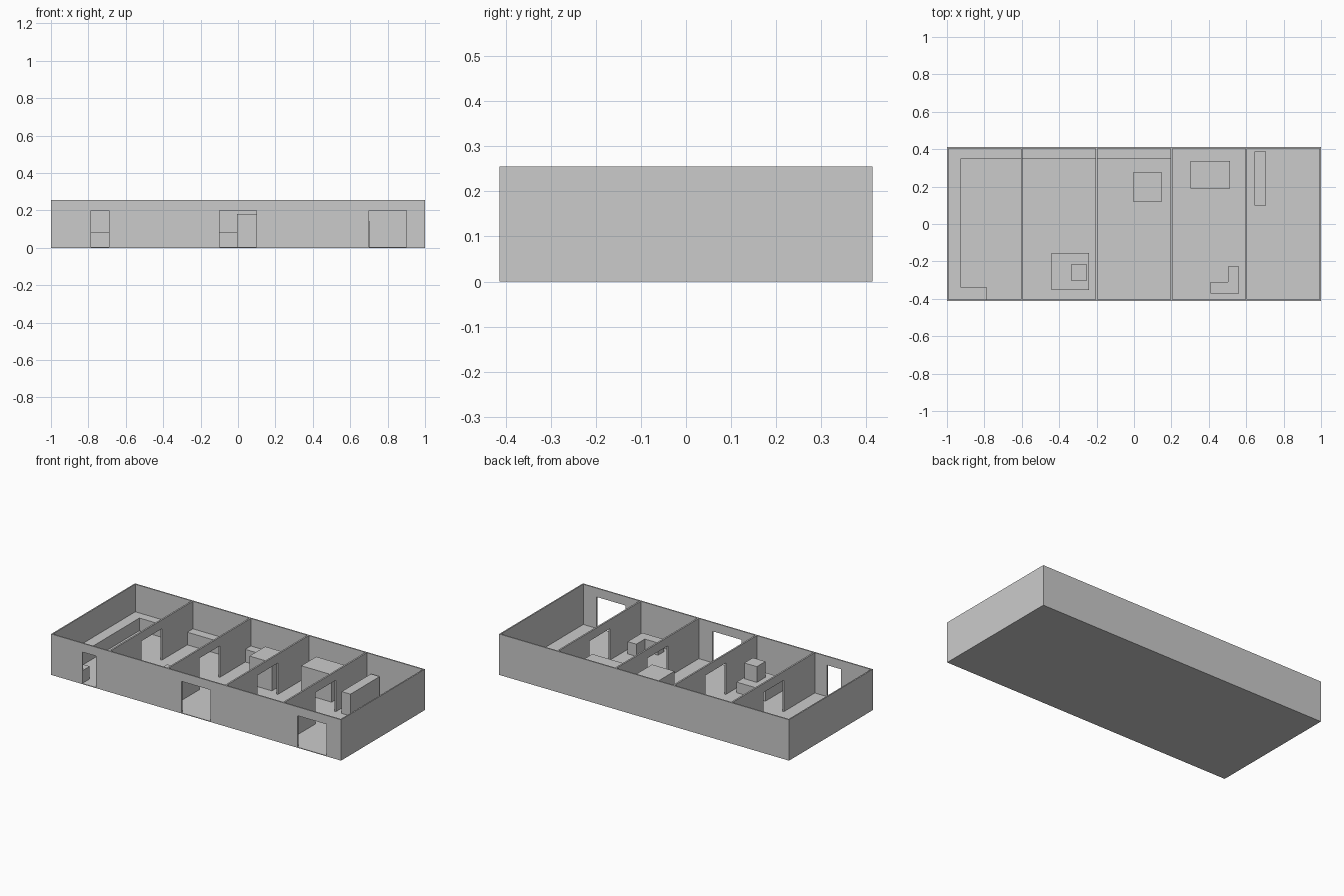
import bpy
import bmesh

if "Cube" in bpy.data.objects:
    bpy.data.objects.remove(bpy.data.objects["Cube"])

FLOOR, TOP, DOOR_TOP = 0.004, 0.255, 0.2
HX, HY = 1.0, 0.413          # outer half sizes
T = 0.008                    # outer wall thickness
P = 0.01                     # partition thickness


def extrude_profile(name, points, offset):
    """Solid made from a planar outline pushed along an offset vector."""
    bm = bmesh.new()
    face = bm.faces.new([bm.verts.new(p) for p in points])
    grown = bmesh.ops.extrude_face_region(bm, geom=[face])["geom"]
    verts = [g for g in grown if isinstance(g, bmesh.types.BMVert)]
    bmesh.ops.translate(bm, verts=verts, vec=offset)
    bmesh.ops.recalc_face_normals(bm, faces=bm.faces)
    mesh = bpy.data.meshes.new(name)
    bm.to_mesh(mesh)
    bm.free()
    obj = bpy.data.objects.new(name, mesh)
    bpy.context.collection.objects.link(obj)
    return obj


def plan(name, outline, z0, z1):
    """Block raised from a floor-plan outline."""
    return extrude_profile(name, [(x, y, z0) for x, y in outline], (0, 0, z1 - z0))


def box(name, x0, x1, y0, y1, z0, z1):
    return plan(name, [(x0, y0), (x1, y0), (x1, y1), (x0, y1)], z0, z1)


def door_outline(a, b, doors):
    """Elevation of a wall from a to b with door notches cut from its foot."""
    pts = [(a, FLOOR)]
    for d0, d1 in doors:
        pts += [(d0, FLOOR), (d0, DOOR_TOP), (d1, DOOR_TOP), (d1, FLOOR)]
    return pts + [(b, FLOOR), (b, TOP), (a, TOP)]


# Floor slab
box("floor", -HX, HX, -HY, HY, 0, FLOOR)

# Outer walls, with three doorways in the front
front = door_outline(-HX, HX, [(-0.785, -0.69), (-0.1, 0.1), (0.7, 0.9)])
extrude_profile("front_wall", [(x, -HY, z) for x, z in front], (0, T, 0))
box("back_wall", -HX, HX, HY - T, HY, FLOOR, TOP)
for side, x in (("left", -HX), ("right", HX - T)):
    box(side + "_wall", x, x + T, -HY + T, HY - T, FLOOR, TOP)

# Partitions, each with a central doorway
part = door_outline(-HY + T, HY - T, [(-0.1, 0.1)])
for i, x in enumerate((-0.6, -0.2, 0.2, 0.6)):
    extrude_profile(f"partition_{i + 1}", [(x - P / 2, y, z) for y, z in part], (P, 0, 0))

# Long counter wrapping the left room and running along the back
yi, xi = HY - T, -HX + T
plan("counter", [(xi, -yi), (-0.785, -yi), (-0.785, -0.34), (-0.925, -0.34),
                 (-0.925, 0.35), (0.195, 0.35), (0.195, yi), (xi, yi)], FLOOR, 0.083)

# Second room: low platform with a block on it
box("platform", -0.44, -0.24, -0.352, -0.155, FLOOR, 0.07)
box("platform_block", -0.337, -0.25, -0.302, -0.217, 0.07, 0.168)

# Third room: square table
box("square_table", -0.005, 0.15, 0.12, 0.275, FLOOR, 0.18)

# Fourth room: long table and corner seat
box("long_table", 0.303, 0.513, 0.19, 0.338, FLOOR, 0.175)
plan("corner_seat", [(0.41, -0.371), (0.562, -0.371), (0.562, -0.227),
                     (0.502, -0.227), (0.502, -0.311), (0.41, -0.311)], FLOOR, 0.08)

# Fifth room: narrow cabinet
box("cabinet", 0.645, 0.706, 0.1, 0.388, FLOOR, 0.14)
